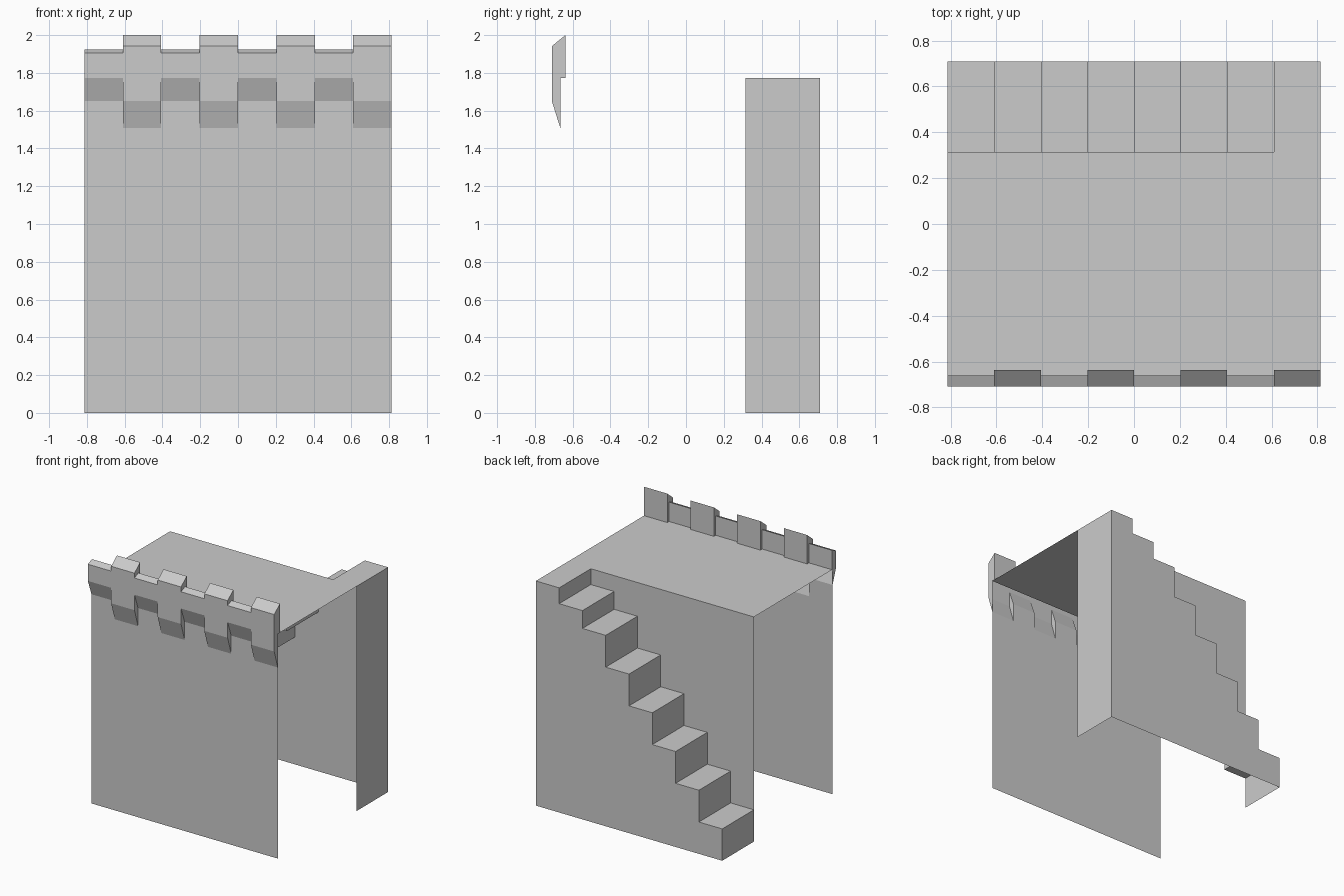
import bpy

if "Cube" in bpy.data.objects:
    bpy.data.objects.remove(bpy.data.objects["Cube"])

X, Y = 0.813, 0.71          # half width, half depth
W = 2 * X / 8               # width of one step / one battlement block
FLOOR = 1.772
WALL_Y, STAIR_Y = -0.665, 0.315
xs = [-X + i * W for i in range(9)]
steps = [0.251 * (i + 1) for i in range(6)] + [1.647, FLOOR]


def sheet(name, polys):
    """Open surface made from a list of polygons, with shared corners welded."""
    verts, index, faces = [], {}, []
    for poly in polys:
        face = []
        for p in poly:
            key = tuple(round(c, 5) for c in p)
            if key not in index:
                index[key] = len(verts)
                verts.append(key)
            face.append(index[key])
        faces.append(face)
    mesh = bpy.data.meshes.new(name)
    mesh.from_pydata(verts, [], faces)
    obj = bpy.data.objects.new(name, mesh)
    bpy.context.collection.objects.link(obj)
    return obj


def xz(x0, x1, z0, z1, y):
    return [(x0, y, z0), (x1, y, z0), (x1, y, z1), (x0, y, z1)]


def yz(y0, y1, z0, z1, x):
    return [(x, y0, z0), (x, y1, z0), (x, y1, z1), (x, y0, z1)]


def xy(x0, x1, y0, y1, z):
    return [(x0, y0, z), (x1, y0, z), (x1, y1, z), (x0, y1, z)]


# Battlement profiles (y, z): corbel foot, front face, sloped top, back face
low = [(WALL_Y, 1.65), (-Y, 1.772), (-Y, 1.904), (-0.66, 1.925), (-0.66, FLOOR)]
high = [(WALL_Y, 1.507), (-Y, 1.65), (-Y, 1.942), (-0.638, 2.0), (-0.638, FLOOR)]

# Front wall, rising to the foot of each corbel
sheet("front_wall", [xz(xs[i], xs[i + 1], 0, (low, high)[i % 2][0][1], WALL_Y)
                     for i in range(8)])

# Battlements: alternating low and high blocks, hollow behind the corbels
polys = []
for i in range(8):
    prof = (low, high)[i % 2]
    for (ya, za), (yb, zb) in zip(prof, prof[1:]):
        polys.append([(xs[i], ya, za), (xs[i], yb, zb),
                      (xs[i + 1], yb, zb), (xs[i + 1], ya, za)])
# side faces where neighbouring blocks differ
corbel_side = [high[0], low[0], low[1], high[1]]
merlon_side = [low[2], low[3], low[4], high[4], high[3], high[2]]
for x in xs[1:-1]:
    polys += [[(x, y, z) for y, z in side] for side in (corbel_side, merlon_side)]
# closed outer ends
for x, prof in ((-X, low), (X, high)):
    polys.append([(x, y, z) for y, z in prof + [(WALL_Y, FLOOR)]])
sheet("battlements", polys)

# Walkway floor with the stair opening cut out
sheet("walkway", [xy(-X, xs[7], WALL_Y, STAIR_Y, FLOOR),
                  xy(xs[7], X, WALL_Y, STAIR_Y, FLOOR),
                  xy(xs[7], X, STAIR_Y, Y, FLOOR)])

# Stair treads and risers climbing towards +x
polys = []
for i, z in enumerate(steps):
    polys.append(yz(STAIR_Y, Y, steps[i - 1] if i else 0, z, xs[i]))
    if i < 7:
        polys.append(xy(xs[i], xs[i + 1], STAIR_Y, Y, z))
sheet("stairs", polys)

# Back wall below the steps, inner wall above them, closed right end
sheet("back_wall", [xz(xs[i], xs[i + 1], 0, z, Y) for i, z in enumerate(steps)])
sheet("stair_inner_wall", [xz(xs[i], xs[i + 1], z, FLOOR, STAIR_Y)
                           for i, z in enumerate(steps[:7])])
sheet("end_wall", [yz(STAIR_Y, Y, 0, FLOOR, X)])
